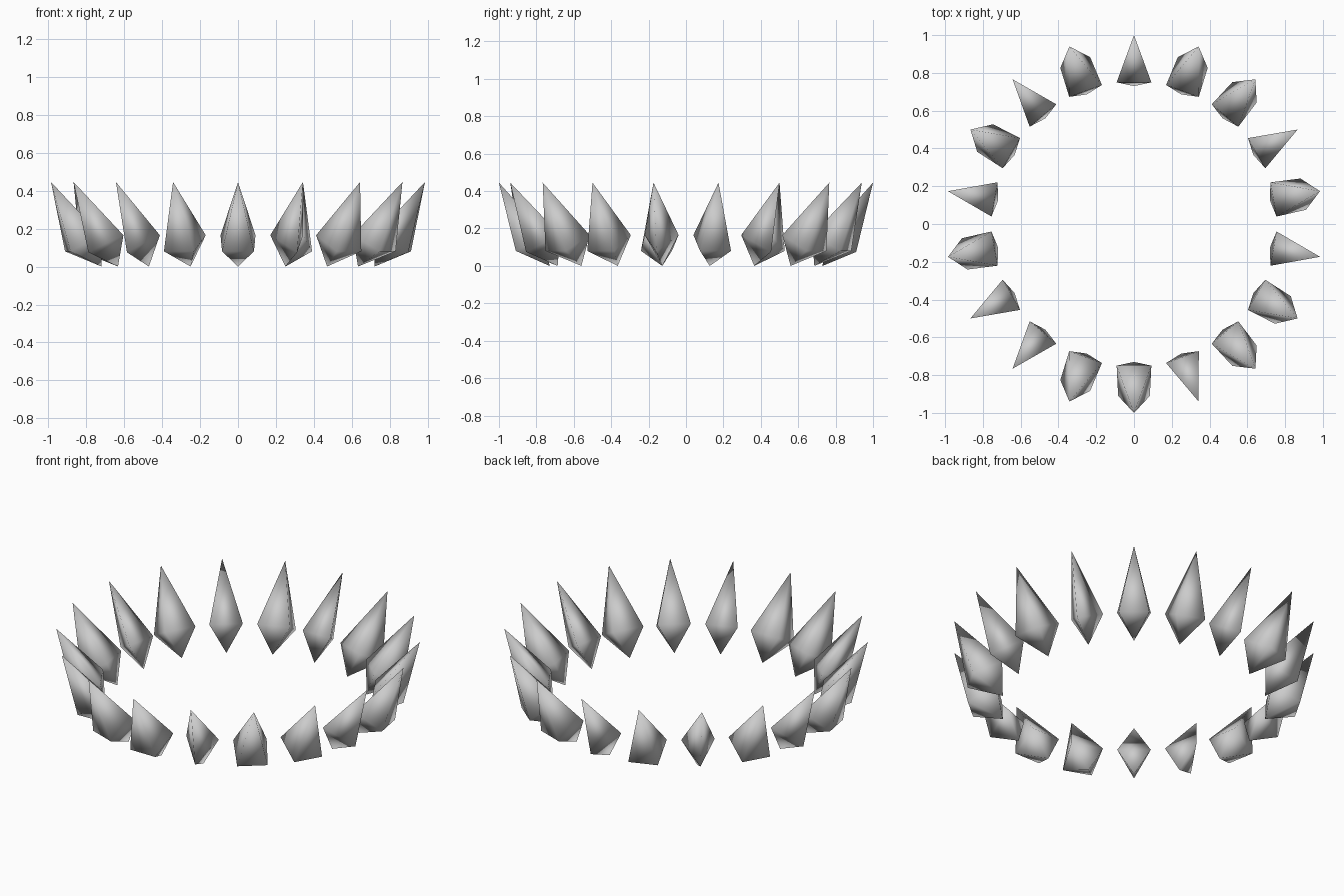
import bpy, bmesh
from math import cos, sin, radians

if "Cube" in bpy.data.objects:
    bpy.data.objects.remove(bpy.data.objects["Cube"])

TIP = (1.0, 0.0, 0.445)
BASE = (0.73, 0.0, 0.0)
# girdle loops as (radius, sideways, height)
SQUARE = [(0.75, -0.092, 0.165), (0.91, -0.084, 0.08),
          (0.91, 0.084, 0.08), (0.75, 0.092, 0.165)]
TRIANGLE = [(0.75, -0.092, 0.165), (0.91, 0.0, 0.075), (0.75, 0.092, 0.165)]
THREE_SIDED = {90, 130, 30, 350, 290, 230, 210, 170}


def spike(angle, loop):
    """Pointed crystal: a girdle joined to a long tip and a short base point."""
    a = radians(angle)
    bm = bmesh.new()

    def vert(p):
        r, t, z = p
        return bm.verts.new((r * cos(a) - t * sin(a), r * sin(a) + t * cos(a), z))

    tip, base = vert(TIP), vert(BASE)
    ring = [vert(p) for p in loop]
    for i, v in enumerate(ring):
        w = ring[(i + 1) % len(ring)]
        bm.faces.new((v, w, tip))
        bm.faces.new((w, v, base))
    bmesh.ops.recalc_face_normals(bm, faces=bm.faces[:])
    for f in bm.faces:
        f.smooth = True
    name = "crystal_spike_%03d" % angle
    mesh = bpy.data.meshes.new(name)
    bm.to_mesh(mesh)
    bm.free()
    bpy.context.collection.objects.link(bpy.data.objects.new(name, mesh))


# ring of eighteen outward-leaning crystals
for k in range(18):
    angle = 10 + 20 * k
    spike(angle, TRIANGLE if angle in THREE_SIDED else SQUARE)
